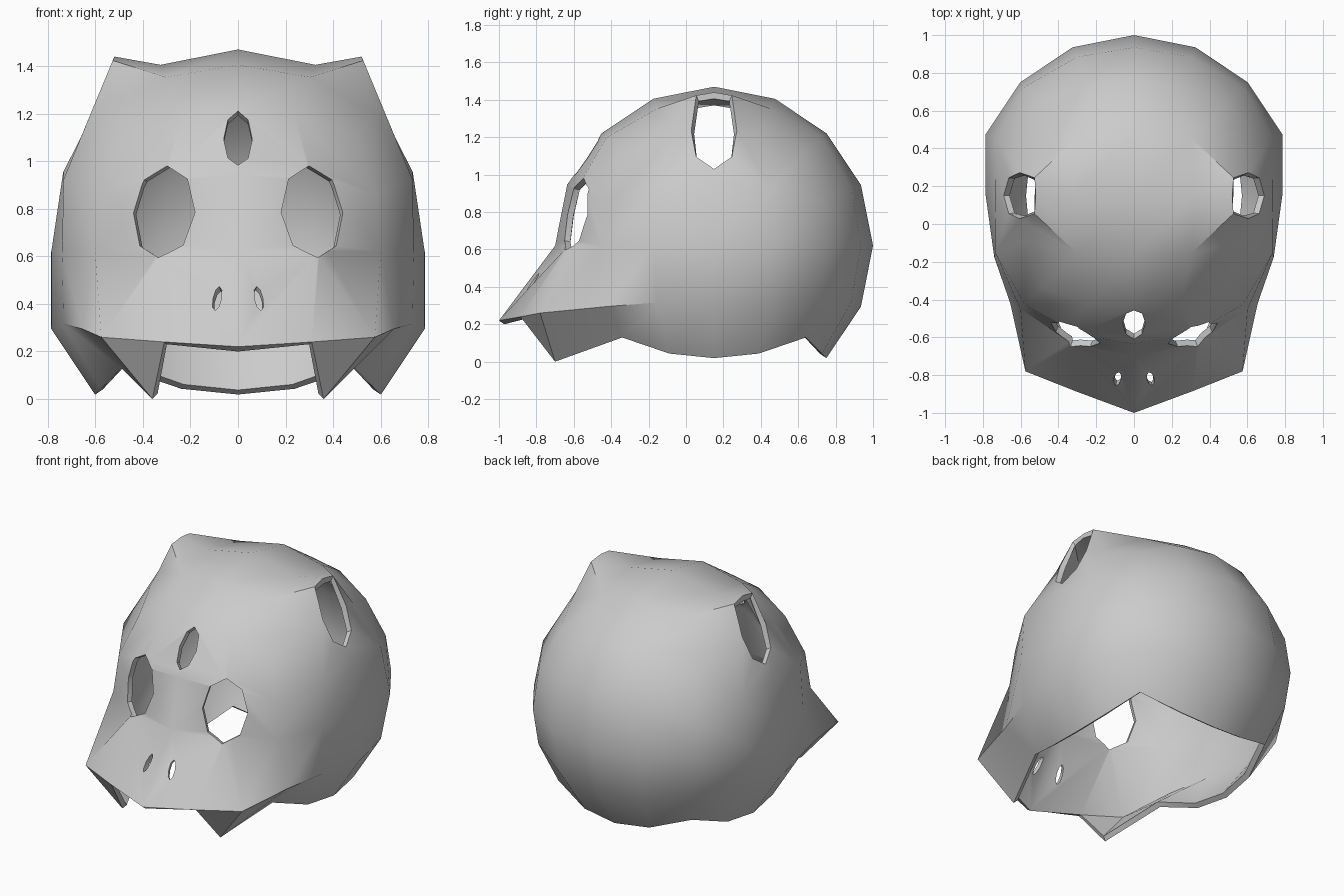
import bpy, bmesh, math
from mathutils import Vector, Matrix

if "Cube" in bpy.data.objects:
    bpy.data.objects.remove(bpy.data.objects["Cube"])

CENTER, R = Vector((0, 0.15, 0.62)), 0.85
# Lattice points moved off the sphere: flattened sides and snout, keyed (|i|, j, k)
MOVED = {
    (2, 0, 0): (0.785, 0.15, 0.62),
    (2, -1, 0): (0.74, -0.175, 0.62),
    (2, 0, 1): (0.735, 0.15, 0.955),
    (2, -2, -1): (0.655, -0.42, 0.295),
    (1, -2, -1): (0.575, -0.78, 0.26),   # cheek corner
    (1, -2, -2): (0.36, -0.70, 0.0),     # fang
    (0, -2, -1): (0, -1.0, 0.22),        # snout tip
}
MOUTH = (0.31, -0.885, 0.24)

bm = bmesh.new()
verts = {}


def point(key):
    """Vertex on a cube-sphere lattice, each index from -2 to 2."""
    if key not in verts:
        i, j, k = key
        moved = MOVED.get((abs(i), j, k))
        if moved:
            co = Vector((math.copysign(moved[0], i) if i else 0, moved[1], moved[2]))
        else:
            d = Vector([math.tan(math.radians(22.5 * n)) for n in key])
            co = CENTER + d.normalized() * R
        verts[key] = bm.verts.new(co)
    return verts[key]


# Shell: five sides of a 4x4 cube-sphere, bottom open
for axis, side in ((0, -2), (0, 2), (1, -2), (1, 2), (2, 2)):
    for a in range(-2, 2):
        for b in range(-2, 2):
            # centre of the snout is built separately
            if (axis, side) == (1, -2) and b < 0 and a in (-1, 0):
                continue
            keys = []
            for u, v in ((a, b), (a + 1, b), (a + 1, b + 1), (a, b + 1)):
                key = [u, v]
                key.insert(axis, side)
                keys.append(tuple(key))
            bm.faces.new([point(k) for k in keys])

# Snout and mouth edge
for s in (-1, 1):
    mouth = bm.verts.new((s * MOUTH[0], MOUTH[1], MOUTH[2]))
    brow, cheek = point((s, -2, 0)), point((s, -2, -1))
    bm.faces.new([point((0, -2, 0)), brow, mouth, point((0, -2, -1))])
    bm.faces.new([brow, cheek, mouth])
    bm.faces.new([cheek, point((s, -2, -2)), mouth])

# Ears: open the shell and bridge to a raised eight-sided rim
for s in (-1, 1):
    v = point((2 * s, 0, 2))
    c = Vector((s * 0.605, 0.15, 1.235))
    up = Vector((-s * 0.085, 0, 0.205))
    old = list(v.link_faces)
    edges = [e for f in old for e in f.edges if v not in e.verts]
    rim = {}
    for q in {q for e in edges for q in e.verts}:
        d = q.co - c
        h, w = d.dot(up.normalized()), d.y
        sh = 0 if abs(h) < 0.1 else math.copysign(1, h)
        sw = 0 if abs(w) < 0.1 else math.copysign(1, w)
        if sh and sw:
            sh, sw = (0.92 if sh > 0 else -0.68) , sw * 0.78
        rim[q] = bm.verts.new(c + up * sh + Vector((0, 0.122 * sw, 0)))
    bmesh.ops.delete(bm, geom=[v], context='VERTS')
    for e in edges:
        p, q = e.verts
        bm.faces.new([p, q, rim[q], rim[p]])

bmesh.ops.recalc_face_normals(bm, faces=bm.faces)
if max(bm.faces, key=lambda f: f.calc_center_median().z).normal.z < 0:
    bmesh.ops.reverse_faces(bm, faces=bm.faces)
mesh = bpy.data.meshes.new("mask_shell")
bm.to_mesh(mesh)
bm.free()
mask = bpy.data.objects.new("mask_shell", mesh)
bpy.context.collection.objects.link(mask)
bpy.context.view_layer.objects.active = mask

solid = mask.modifiers.new("thickness", 'SOLIDIFY')
solid.thickness, solid.offset = 0.035, -1
bpy.ops.object.modifier_apply(modifier=solid.name)


def cut_hole(name, c, n, rx, rz):
    """Cut an eight-sided oval through the shell along direction n."""
    cb = bmesh.new()
    rot = Vector(n).to_track_quat('Z', 'Y').to_matrix().to_4x4()
    # keep the oval upright around its axis
    z = Vector(n).normalized()
    x = Vector((0, 0, 1)).cross(z).normalized()
    y = z.cross(x)
    rot = Matrix((x, y, z)).transposed().to_4x4()
    bmesh.ops.create_cone(cb, cap_ends=True, segments=8, radius1=1, radius2=1, depth=0.4,
                          matrix=Matrix.Translation(c) @ rot @ Matrix.Diagonal((rx, rz, 1, 1)))
    me = bpy.data.meshes.new(name)
    cb.to_mesh(me)
    cb.free()
    cutter = bpy.data.objects.new(name, me)
    cutter.hide_render = True
    bpy.context.collection.objects.link(cutter)
    mod = mask.modifiers.new(name, 'BOOLEAN')
    mod.operation, mod.solver, mod.object = 'DIFFERENCE', 'EXACT', cutter
    bpy.ops.object.modifier_apply(modifier=mod.name)
    bpy.data.objects.remove(cutter)


# Eyes, nostrils and forehead opening
for s in (-1, 1):
    cut_hole("eye_cutter", (s * 0.313, -0.585, 0.785), (s * 0.33, -0.9, 0.2), 0.14, 0.2)
    cut_hole("nostril_cutter", (s * 0.09, -0.83, 0.43), (s * 0.2, -0.78, 0.6), 0.019, 0.062)
cut_hole("forehead_cutter", (0, -0.53, 1.095), (0, -0.83, 0.55), 0.06, 0.137)

# Smooth shading with sharp rims
mask.select_set(True)
bpy.ops.object.shade_smooth_by_angle(angle=math.radians(35))
